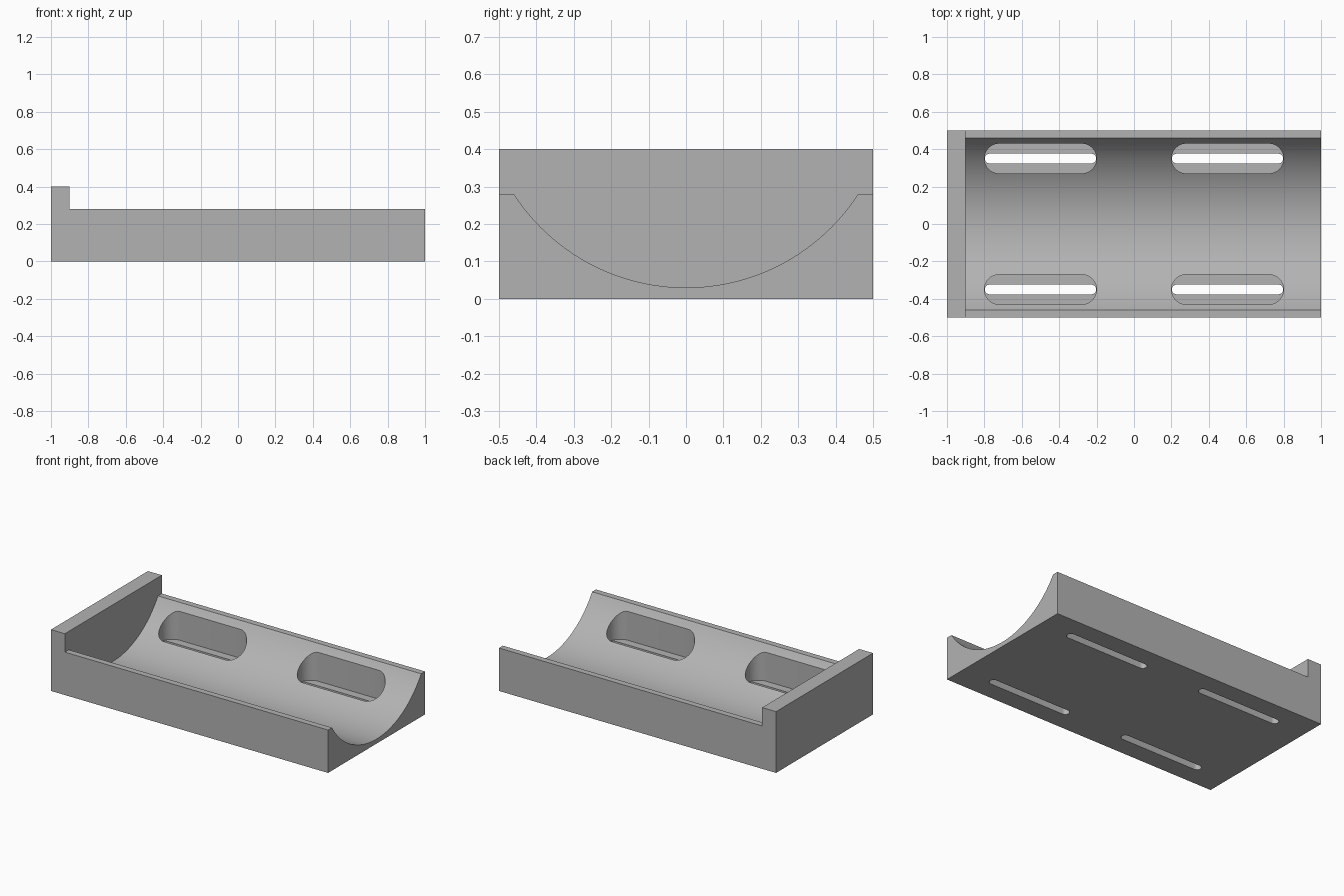
import bpy
from math import sin, cos, asin, pi

cube = bpy.data.objects.get("Cube")
if cube:
    bpy.data.objects.remove(cube, do_unlink=True)

# Single plain grey
grey = bpy.data.materials.new("plain_grey")
grey.use_nodes = True
colour = (0.45, 0.45, 0.45, 1)
grey.diffuse_color = colour
grey.node_tree.nodes["Principled BSDF"].inputs["Base Color"].default_value = colour


def prism(name, outline, place, start, end):
    """Extrude a closed 2D outline from start to end."""
    n = len(outline)
    verts = [place(a, b, d) for d in (start, end) for a, b in outline]
    faces = [range(n), range(2 * n - 1, n - 1, -1)]
    faces += [(i, i + n, (i + 1) % n + n, (i + 1) % n) for i in range(n)]
    mesh = bpy.data.meshes.new(name)
    mesh.from_pydata(verts, [], [tuple(f) for f in faces])
    obj = bpy.data.objects.new(name, mesh)
    bpy.context.collection.objects.link(obj)
    bpy.context.view_layer.objects.active = obj
    bpy.ops.object.select_all(action='DESELECT')
    obj.select_set(True)
    bpy.ops.object.mode_set(mode='EDIT')
    bpy.ops.mesh.select_all(action='SELECT')
    bpy.ops.mesh.normals_make_consistent(inside=False)
    bpy.ops.object.mode_set(mode='OBJECT')
    mesh.materials.append(grey)
    return obj


def cut(target, cutter):
    mod = target.modifiers.new(cutter.name, 'BOOLEAN')
    mod.operation = 'DIFFERENCE'
    mod.solver = 'EXACT'
    mod.object = cutter
    bpy.context.view_layer.objects.active = target
    bpy.ops.object.modifier_apply(modifier=mod.name)
    bpy.data.objects.remove(cutter, do_unlink=True)


def slot_outline(cx, cy, half_length, radius, steps=16):
    pts = []
    for side in (1, -1):
        for i in range(steps + 1):
            a = -pi / 2 + pi * i / steps
            pts.append((cx + side * (half_length - radius + radius * cos(a)),
                        cy + side * radius * sin(a)))
    return pts


# Stepped block with a raised end wall, extruded across the width
side = [(-1, 0), (1, 0), (1, 0.28), (-0.9, 0.28), (-0.9, 0.4), (-1, 0.4)]
body = prism("cradle_body", side, lambda a, b, d: (a, d, b), -0.5, 0.5)

# Round trough, open at the right end and stopped by the end wall
edge, rim, floor = 0.46, 0.28, 0.03
rise = rim - floor
radius = (edge ** 2 + rise ** 2) / (2 * rise)
half = asin(edge / radius)
steps = 48
trough = [(radius * sin(half * (2 * i / steps - 1)),
           floor + radius - radius * cos(half * (2 * i / steps - 1)))
          for i in range(steps + 1)]
trough += [(edge, 0.6), (-edge, 0.6)]
cut(body, prism("trough_cutter", trough, lambda a, b, d: (d, a, b), -0.9, 1.2))

# Four recessed slots, each with a narrow slit through the base
for cx in (-0.5, 0.5):
    for cy in (-0.35, 0.35):
        for name, r, bottom in (("pocket_cutter", 0.08, 0.05), ("slit_cutter", 0.026, -0.1)):
            # The slit ends sit just inside the pocket ends
            length = 0.3 if r > 0.05 else 0.298
            cut(body, prism(name, slot_outline(cx, cy, length, r),
                            lambda a, b, d: (a, b, d), bottom, 0.5))

# Smooth the curved walls, keep the edges crisp
bpy.ops.object.select_all(action='DESELECT')
body.select_set(True)
bpy.context.view_layer.objects.active = body
bpy.ops.object.shade_smooth_by_angle(angle=pi / 6)
